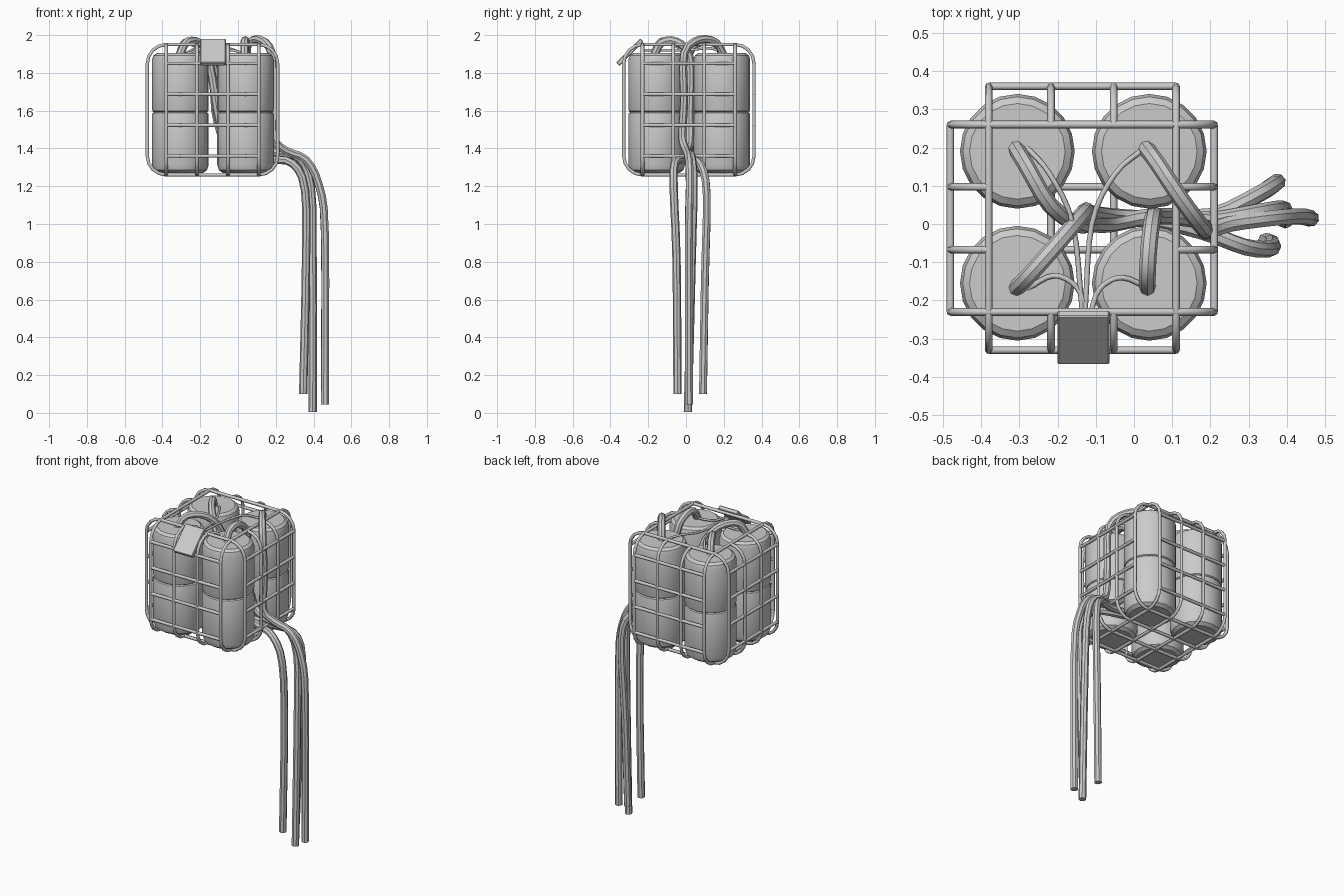
import bpy, bmesh, math
from mathutils import Vector, Matrix

if "Cube" in bpy.data.objects:
    bpy.data.objects.remove(bpy.data.objects["Cube"])

def material(name, v):
    m = bpy.data.materials.new(name)
    m.diffuse_color = (v, v, v, 1)
    m.use_nodes = True
    m.node_tree.nodes["Principled BSDF"].inputs["Base Color"].default_value = m.diffuse_color
    return m

GREY = material("light grey", 0.6)
C = Vector((-0.135, 0.015, 1.605))     # cage centre
H, G, S = 0.345, 0.245, 0.082          # cage half size, outer and inner bar offsets

def add_mesh(name, mesh, angle=None):
    ob = bpy.data.objects.new(name, mesh)
    bpy.context.collection.objects.link(ob)
    mesh.materials.clear()
    mesh.materials.append(GREY)
    if angle:
        bpy.ops.object.select_all(action='DESELECT')
        bpy.context.view_layer.objects.active = ob
        ob.select_set(True)
        bpy.ops.object.shade_smooth_by_angle(angle=math.radians(angle))
    return ob

def tubes(name, paths, radius, res):
    """Sweep a round section along (points, closed) paths and make one mesh."""
    cu = bpy.data.curves.new(name, 'CURVE')
    cu.dimensions = '3D'
    cu.bevel_depth, cu.bevel_resolution, cu.use_fill_caps = radius, res, True
    for pts, closed in paths:
        sp = cu.splines.new('POLY')
        sp.points.add(len(pts) - 1)
        for p, q in zip(sp.points, pts):
            p.co = (*q, 1)
        sp.use_cyclic_u = closed
    tmp = bpy.data.objects.new("tmp", cu)
    bpy.context.collection.objects.link(tmp)
    dg = bpy.context.evaluated_depsgraph_get()
    mesh = bpy.data.meshes.new_from_object(tmp.evaluated_get(dg))
    bpy.data.objects.remove(tmp)
    return add_mesh(name, mesh, 40 if res > 1 else None)

def smooth_path(pts, n=5):
    """Catmull-Rom curve through the points."""
    p = [Vector(q) for q in pts]
    p = [2 * p[0] - p[1]] + p + [2 * p[-1] - p[-2]]
    out = []
    for a, b, c, d in zip(p, p[1:], p[2:], p[3:]):
        for i in range(n):
            t = i / n
            out.append(0.5 * (2 * b + (c - a) * t + (2 * a - 5 * b + 4 * c - d) * t * t
                              + (3 * b - a - 3 * c + d) * t ** 3))
    return out + [p[-2]]

# Cage bars: full hoops at the outside, U shapes open at the top between them
def hoop(corners=((1, 90), (1, 0), (1, -90), (1, -180))):
    pts = []
    for _, start in corners:
        cx = G if start in (90, 0) else -G
        cz = G if start in (90, -180) else -G
        for i in range(5):
            a = math.radians(start - i * 22.5)
            pts.append((cx + (H - G) * math.cos(a), cz + (H - G) * math.sin(a)))
    return pts

def place(u, w, off, axis):
    return C + (Vector((off, u, w)) if axis == 0 else Vector((u, off, w)))

bars = []
for axis in (0, 1):
    for off in (-G, -S, S, G):
        bars.append(([place(u, w, off, axis) for u, w in hoop()], abs(off) == G))
    for side in (-H, H):
        for z in (-G, -S, S, G):
            bars.append(([place(-G, z, side, axis), place(G, z, side, axis)], False))
tubes("cage", bars, 0.01, 1)

# Gas tanks: two stacked in each of the four columns
def tank(name, x, y, z0, z1, low, high):
    prof = [(0, z0), (0.15 - low, z0), (0.15 - low * 0.3, z0 + low * 0.5), (0.15, z0 + low * 1.4),
            (0.15, z1 - high * 1.4), (0.15 - high * 0.3, z1 - high * 0.5), (0.15 - high, z1), (0, z1)]
    bm = bmesh.new()
    vs = [bm.verts.new((r, 0, z)) for r, z in prof]
    es = [bm.edges.new(e) for e in zip(vs, vs[1:])]
    bmesh.ops.spin(bm, geom=vs + es, cent=(0, 0, 0), axis=(0, 0, 1),
                   angle=math.tau, steps=20, use_duplicate=False)
    bmesh.ops.remove_doubles(bm, verts=bm.verts, dist=1e-4)
    bmesh.ops.recalc_face_normals(bm, faces=bm.faces)
    bmesh.ops.translate(bm, verts=bm.verts, vec=(x, y, 0))
    me = bpy.data.meshes.new(name)
    bm.to_mesh(me)
    bm.free()
    add_mesh(name, me, 25)

for x in (-0.305, 0.04):
    for y in (-0.155, 0.19):
        tank("lower_tank", x, y, 1.27, 1.592, 0.03, 0.01)
        tank("upper_tank", x, y, 1.592, 1.905, 0.01, 0.025)

# Thick hoses: out of each tank top, through the cage side, hanging down
hoses = [
    [(-0.31, 0.2, 1.89), (-0.28, 0.15, 1.96), (-0.22, 0.05, 1.95), (-0.15, 0.0, 1.84), (-0.11, 0.0, 1.6),
     (-0.06, 0.0, 1.42), (0.05, 0.02, 1.36), (0.2, 0.02, 1.35), (0.33, 0.08, 1.31),
     (0.375, 0.11, 1.15), (0.36, 0.1, 0.7), (0.345, 0.09, 0.1)],
    [(0.03, 0.2, 1.89), (0.06, 0.16, 1.96), (0.12, 0.07, 1.975), (0.18, -0.01, 1.9), (0.19, -0.01, 1.65),
     (0.19, -0.02, 1.46), (0.25, 0.0, 1.39), (0.36, 0.015, 1.34), (0.43, 0.02, 1.2),
     (0.46, 0.015, 0.95), (0.46, 0.015, 0.045)],
    [(-0.31, -0.17, 1.89), (-0.27, -0.13, 1.965), (-0.19, -0.04, 1.95), (-0.13, 0.03, 1.83), (-0.12, 0.03, 1.6),
     (-0.06, 0.02, 1.41), (0.05, 0.01, 1.35), (0.18, -0.02, 1.34), (0.29, -0.06, 1.32),
     (0.355, -0.065, 1.18), (0.36, -0.05, 0.8), (0.345, -0.045, 0.1)],
    [(0.035, -0.17, 1.89), (0.035, -0.13, 1.96), (0.04, -0.05, 1.965), (0.05, 0.02, 1.88), (0.06, 0.02, 1.6),
     (0.1, 0.02, 1.44), (0.2, 0.01, 1.38), (0.32, 0.03, 1.35), (0.385, 0.04, 1.2),
     (0.395, 0.03, 0.8), (0.395, 0.01, 0.005)],
]
for h in hoses:
    tubes("hose", [(smooth_path(h, 3), False)], 0.022, 2)

# Thin cables from the tank valves to the control panel
cables = [
    [(-0.28, 0.2, 1.9), (-0.22, 0.13, 1.93), (-0.16, 0.0, 1.92), (-0.135, -0.23, 1.92)],
    [(0.03, 0.2, 1.9), (-0.05, 0.13, 1.93), (-0.11, 0.0, 1.92), (-0.128, -0.23, 1.92)],
    [(-0.28, -0.17, 1.9), (-0.21, -0.135, 1.92), (-0.15, -0.165, 1.92), (-0.12, -0.24, 1.92)],
    [(0.05, -0.175, 1.9), (-0.03, -0.14, 1.92), (-0.09, -0.17, 1.92), (-0.115, -0.24, 1.92)],
]
tubes("cables", [(smooth_path(c, 4), False) for c in cables], 0.007, 1)

# Control panel tilted over the front rim
bm = bmesh.new()
bmesh.ops.create_cube(bm, size=1)
bmesh.ops.scale(bm, verts=bm.verts, vec=(0.135, 0.18, 0.025))
bmesh.ops.bevel(bm, geom=[e for e in bm.edges], offset=0.004, segments=1, affect='EDGES')
bmesh.ops.transform(bm, verts=bm.verts,
                    matrix=Matrix.Translation((-0.132, -0.297, 1.91)) @ Matrix.Rotation(math.radians(45), 4, 'X'))
me = bpy.data.meshes.new("control_panel")
bm.to_mesh(me)
bm.free()
add_mesh("control_panel", me)
